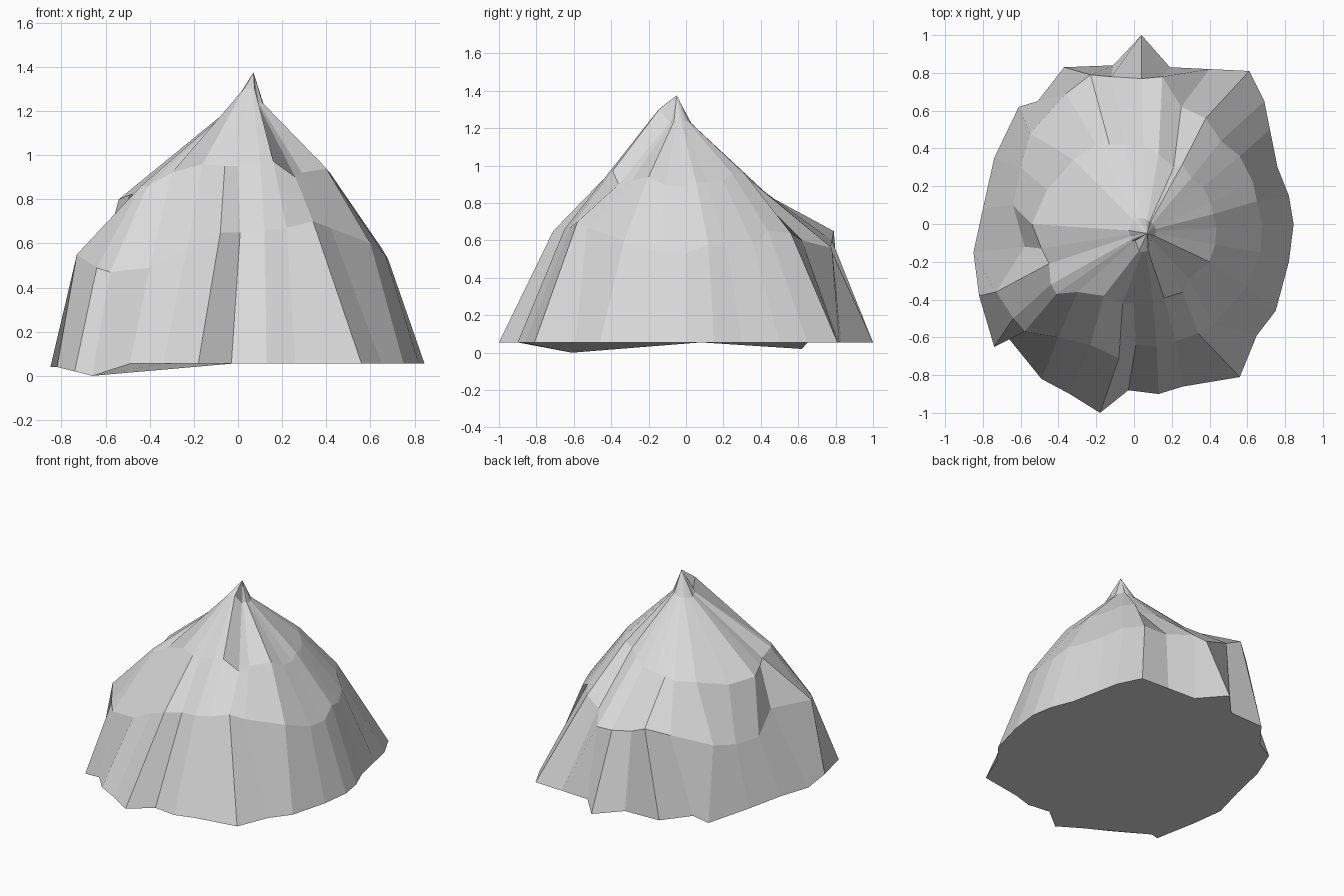
import bpy
import bmesh
from mathutils import Vector

if "Cube" in bpy.data.objects:
    bpy.data.objects.remove(bpy.data.objects["Cube"], do_unlink=True)

# Ground outline, counterclockwise from the left side
outline = [
    (.845, 0), (.82, .15), (.76, .3), (.72, .5), (.69, .65), (.61, .81),
    (.4, .82), (.19, .83), (.04, 1), (-.11, .84), (-.37, .83), (-.51, .65),
    (-.61, .62), (-.74, .35), (-.8, .08), (-.85, -.15), (-.82, -.38),
    (-.74, -.65), (-.66, -.61), (-.49, -.82), (-.34, -.9), (-.18, -1),
    (-.03, -.88), (.13, -.9), (.26, -.86), (.56, -.81), (.65, -.59),
    (.75, -.46), (.82, -.2),
]
ground_height = .055
ground_dips = {12: .02, 15: .04, 16: .04, 17: .02, 18: 0}

# Shoulder where each steep wall breaks into the upper slope
shoulder = [
    (.68, 0, .53), (.65, .12, .58), (.63, .22, .56), (.56, .36, .58),
    (.46, .44, .65), (.38, .56, .64), (.25, .62, .6), (.15, .78, .56),
    (.04, .77, .56), (-.12, .78, .6), (-.23, .79, .65), (-.36, .69, .6),
    (-.55, .48, .5), (-.6, .3, .45), (-.64, .1, .44), (-.58, -.12, .54),
    (-.73, -.36, .55), (-.64, -.5, .49), (-.58, -.57, .47), (-.4, -.6, .49),
    (-.23, -.64, .58), (-.08, -.71, .65), (.01, -.64, .65), (.12, -.65, .66),
    (.22, -.62, .67), (.34, -.58, .7), (.42, -.53, .67), (.6, -.33, .6),
    (.67, -.15, .54),
]

# Crags and hollows that leave the even upper slope
crags = {
    6: (.21, .3, .92), 7: (.13, .37, .9), 8: (.05, .41, .87),
    9: (-.05, .42, .86), 10: (-.13, .42, .85), 11: (-.2, .42, .84),
    12: (-.32, .34, .83), 13: (-.46, .18, .79), 14: (-.54, 0, .8),
    15: (-.49, -.13, .82), 16: (-.45, -.21, .83), 17: (-.44, -.32, .86),
    18: (-.41, -.37, .86), 19: (-.3, -.36, .92), 20: (-.16, -.38, .96),
    21: (-.06, -.42, .95), 22: (0, -.42, .95), 25: (.26, -.36, .9),
    26: (.29, -.29, .92), 27: (.4, -.2, .94),
}

summit = Vector((.07, -.05, 1.375))
neck_centre = Vector((.06, -.04, 1.29))


def make_material(name, colour):
    material = bpy.data.materials.new(name)
    material.use_nodes = True
    material.diffuse_color = colour
    material.node_tree.nodes["Principled BSDF"].inputs["Base Color"].default_value = colour
    return material


def upper_point(index, point):
    """Point on the upper slope above one shoulder point."""
    if index in crags:
        return Vector(crags[index])
    return point.lerp(summit, .4) + Vector((0, 0, .02))


def neck_point(point):
    """Point on the narrow ring under the summit, pushed out on the front ridge."""
    result = point.lerp(neck_centre, .85)
    if point.y < -.3 and abs(point.x) < .2:
        result += Vector((0, -.05, .06))
    return result


def bridge(bm, lower, upper):
    """Join two rings with flat facets."""
    count = len(lower)
    for i in range(count):
        j = (i + 1) % count
        bm.faces.new((lower[i], lower[j], upper[j], upper[i]))


# Rock rings from the ground to the neck
ground_ring = [Vector((x, y, ground_dips.get(i, ground_height)))
               for i, (x, y) in enumerate(outline)]
shoulder_ring = [Vector(p) for p in shoulder]
upper_ring = [upper_point(i, p) for i, p in enumerate(shoulder_ring)]
neck_ring = [neck_point(p) for p in upper_ring]

bm = bmesh.new()
rings = [[bm.verts.new(p) for p in ring]
         for ring in (ground_ring, shoulder_ring, upper_ring, neck_ring)]
for lower, upper in zip(rings, rings[1:]):
    bridge(bm, lower, upper)

# Summit point and flat underside
tip = bm.verts.new(summit)
neck = rings[-1]
for a, b in zip(neck, neck[1:] + neck[:1]):
    bm.faces.new((a, b, tip))
bm.faces.new(reversed(rings[0]))

# Rocky mound object
mesh = bpy.data.meshes.new("rock_mound")
bm.to_mesh(mesh)
bm.free()
mesh.materials.append(make_material("light grey stone", (.7, .7, .7, 1)))
rock_mound = bpy.data.objects.new("rock_mound", mesh)
bpy.context.collection.objects.link(rock_mound)
